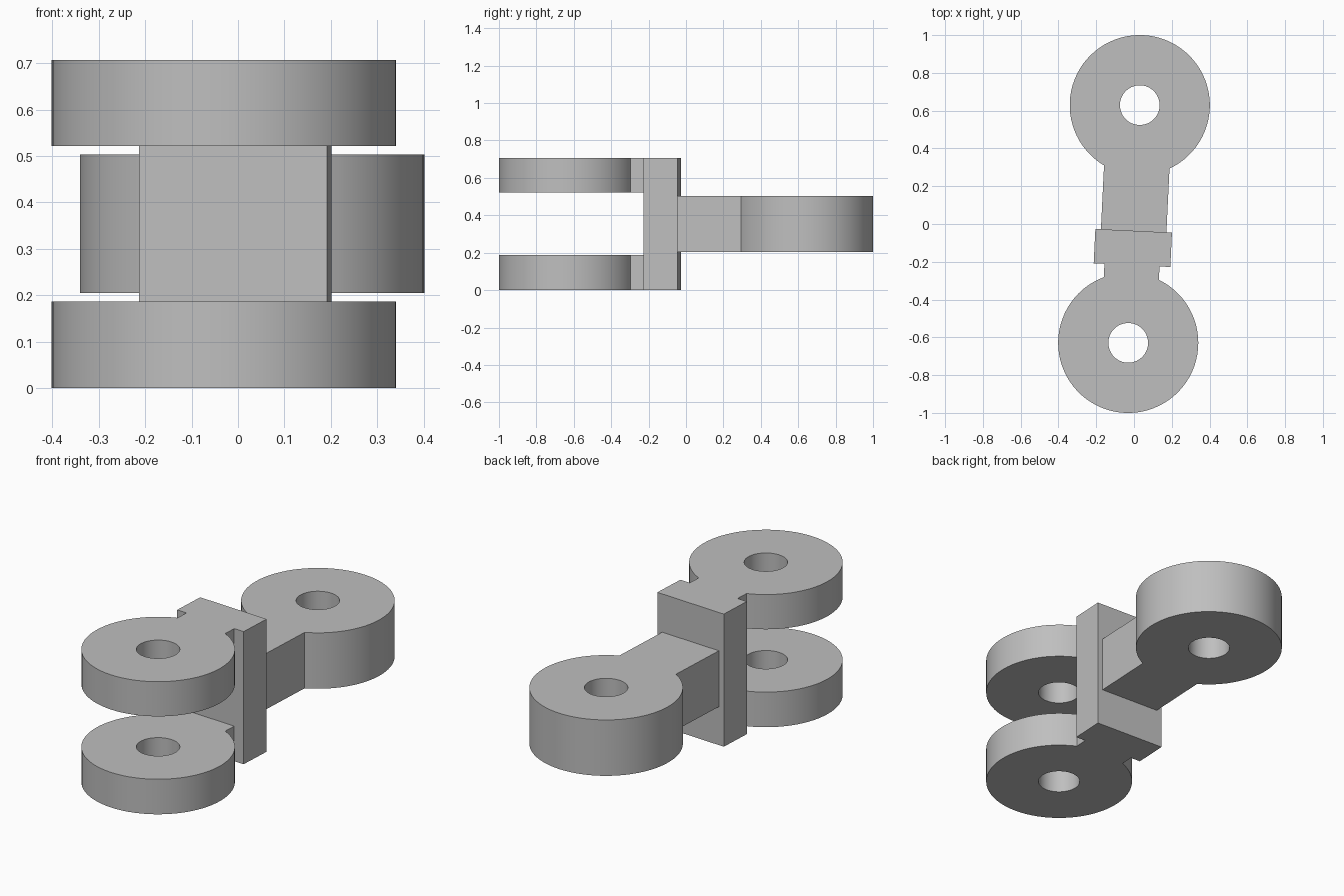
import bpy, bmesh, math
from mathutils import Matrix

cube = bpy.data.objects.get("Cube")
if cube:
    bpy.data.objects.remove(cube, do_unlink=True)

TILT = Matrix.Rotation(math.radians(-2.78), 4, 'Z')   # whole link is turned slightly
EYE_Y, EYE_R, BORE_R = 0.63, 0.371, 0.105
BLOCK_W, BLOCK_FRONT, BLOCK_BACK, HEIGHT = 0.406, -0.218, -0.036, 0.707

grey = bpy.data.materials.new("plain_grey")
grey.use_nodes = True
colour = (0.52, 0.52, 0.52, 1)
grey.diffuse_color = colour
grey.node_tree.nodes["Principled BSDF"].inputs["Base Color"].default_value = colour


def finish(name, bm):
    bmesh.ops.recalc_face_normals(bm, faces=bm.faces)
    bm.transform(TILT)
    mesh = bpy.data.meshes.new(name)
    bm.to_mesh(mesh)
    bm.free()
    mesh.materials.append(grey)
    obj = bpy.data.objects.new(name, mesh)
    bpy.context.collection.objects.link(obj)
    bpy.ops.object.select_all(action='DESELECT')
    obj.select_set(True)
    bpy.context.view_layer.objects.active = obj
    bpy.ops.object.shade_smooth_by_angle(angle=math.radians(30))


def eye_arm(name, side, half_width, root_y, z0, z1, arc=64, root=10):
    """Bored round eye with a straight neck; side is -1 for front, 1 for back."""
    a = math.asin(half_width / EYE_R)
    reach = EYE_Y - side * root_y
    outer, inner = [], []
    # round part of the eye, starting and ending at the neck
    for i in range(arc + 1):
        t = a + (2 * math.pi - 2 * a) * i / arc
        outer.append((EYE_R * math.sin(t), EYE_R * math.cos(t)))
        inner.append(t)
    # straight root of the neck, against the block
    for i in range(root + 1):
        f = 2 * i / root - 1
        outer.append((f * half_width, reach))
        inner.append(f * a * 0.9)
    inner = [(BORE_R * math.sin(t), BORE_R * math.cos(t)) for t in inner]

    bm = bmesh.new()

    def ring(points, z):
        return [bm.verts.new((x, side * (EYE_Y - y), z)) for x, y in points]

    ob, ot = ring(outer, z0), ring(outer, z1)
    ib, it = ring(inner, z0), ring(inner, z1)
    n = len(outer)
    for i in range(n):
        j = (i + 1) % n
        bm.faces.new((ob[i], ob[j], ib[j], ib[i]))
        bm.faces.new((ot[i], ot[j], it[j], it[i]))
        bm.faces.new((ib[i], ib[j], it[j], it[i]))
        if not arc < i < n - 1:      # neck root stays open where it joins the block
            bm.faces.new((ob[i], ob[j], ot[j], ot[i]))
    finish(name, bm)


# fork eyes at the front, single eye at the back
eye_arm("lower_fork_eye", -1, 0.146, BLOCK_FRONT, 0.0, 0.187)
eye_arm("upper_fork_eye", -1, 0.146, BLOCK_FRONT, 0.522, HEIGHT)
eye_arm("single_eye", 1, 0.1735, BLOCK_BACK, 0.205, 0.503)

# central block joining the arms
bm = bmesh.new()
bmesh.ops.create_cube(bm, size=1)
bm.transform(Matrix.Translation((0, (BLOCK_FRONT + BLOCK_BACK) / 2, HEIGHT / 2))
             @ Matrix.Diagonal((BLOCK_W, BLOCK_BACK - BLOCK_FRONT, HEIGHT, 1)))
finish("central_block", bm)
